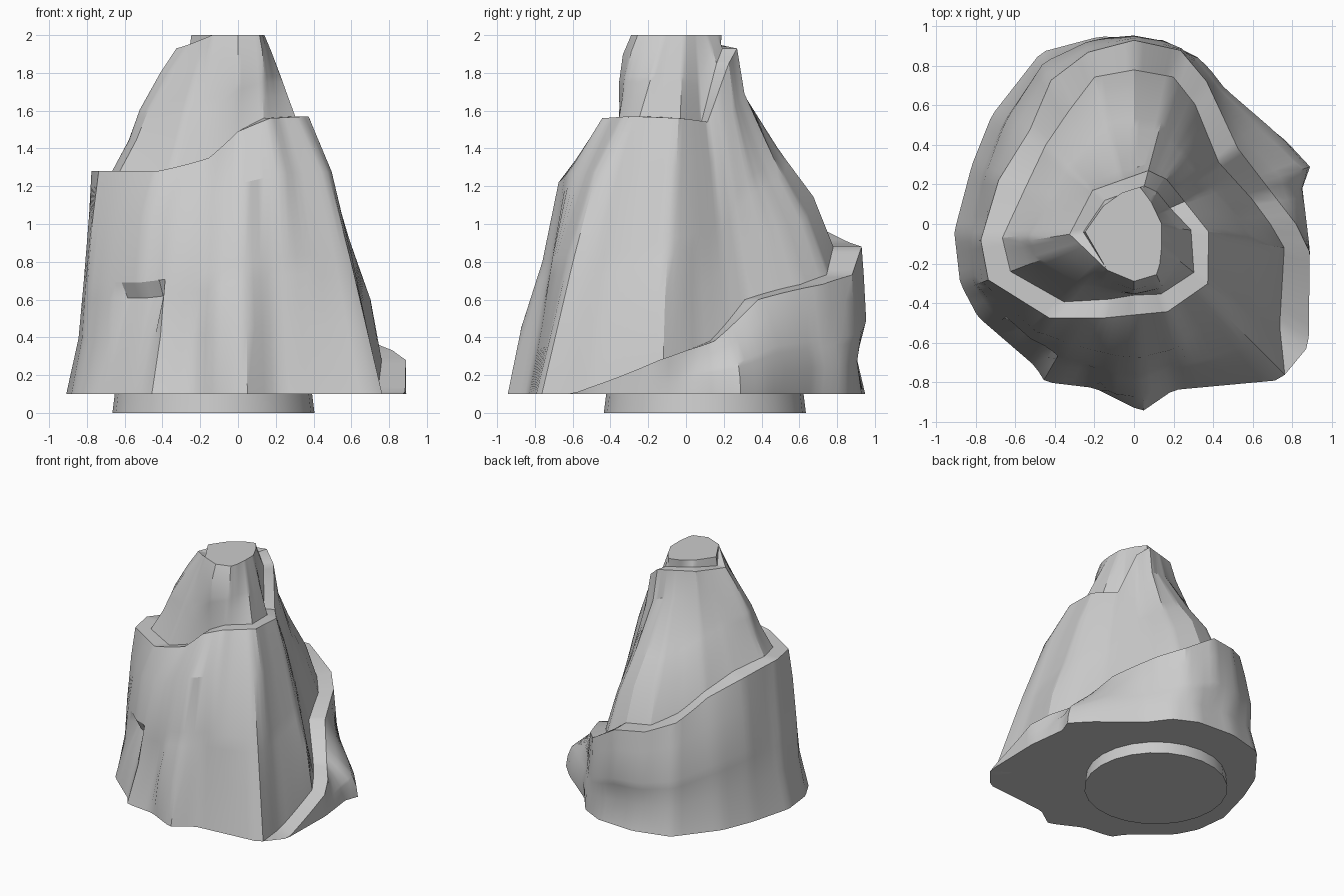
import bpy, bmesh, math

cube = bpy.data.objects.get("Cube")
if cube:
    bpy.data.objects.remove(cube)

# One stone material
stone = bpy.data.materials.new("grey stone")
stone.use_nodes = True
stone.diffuse_color = (0.6, 0.6, 0.6, 1)
bsdf = stone.node_tree.nodes["Principled BSDF"]
bsdf.inputs["Base Color"].default_value = (0.6, 0.6, 0.6, 1)
bsdf.inputs["Roughness"].default_value = 0.9

STEP = 3        # degrees per column
TURN = 120      # columns per turn
START = -45
LAST = 335      # final column, closing the summit rim
PATH_END = LAST - TURN

# Spiral path: angle, height, outer radius, inner radius
path = [
    (-45, .1, 1.08, 1.08), (-35, .1, 1.08, .9), (-9, .28, .9, .77),
    (0, .33, .82, .69), (12, .38, .72, .61), (36, .6, .65, .53),
    (63, .68, .81, .68), (75, .73, .91, .77), (90, .88, .93, .78),
    (105, .9, .9, .77), (120, .97, .84, .66), (138, 1.11, .71, .6),
    (162, 1.22, .72, .58), (186, 1.28, .78, .67), (201, 1.28, .79, .67),
    (228, 1.28, .64, .53), (252, 1.35, .5, .4), (270, 1.49, .46, .36),
    (291, 1.56, .475, .38), (321, 1.57, .48, .39), (354, 1.56, .38, .29),
    (384, 1.54, .28, .2), (414, 1.85, .28, .2), (435, 1.93, .28, .2),
    (501, 1.95, .27, .19), (549, 1.93, .33, .26), (600, 2, .27, .27),
]
# Summit rim: angle, radius
rim = [(630, .29), (654, .28), (663, .24), (681, .18), (699, .15),
       (720, .14), (771, .14), (801, .19), (831, .17), (870, .18),
       (909, .25), (960, .27)]
path += [(a, 2, r, r) for a, r in rim]

# Foot outline, counterclockwise from the start of the path
foot_xy = [(.74, -.79), (.88, -.62), (.89, -.13), (.85, .2), (.9, .28),
           (.77, .42), (.45, .68), (.33, .84), (.15, .93), (-.17, .95),
           (-.47, .87), (-.72, .55), (-.82, .3), (-.91, -.04), (-.88, -.3),
           (-.79, -.47), (-.5, -.72), (-.45, -.8), (-.2, -.83), (.04, -.95),
           (.2, -.84), (.74, -.79)]
foot = []
for x, y in foot_xy:
    a = math.degrees(math.atan2(y, x))
    if foot and a < foot[-1][0]:
        a += 360
    foot.append((a, 0, math.hypot(x, y)))

# Swell of the rock wall: angle of its upper edge, low, middle and high amount
swell = [(-45, 0, 0, 0), (0, 0, 0, 0), (17, .05, .08, .04),
         (36, .05, .05, .02), (65, .02, 0, 0), (91, -.04, .02, .01),
         (115, -.02, .02, .01), (138, -.01, .03, .03), (180, -.03, -.03, -.02),
         (205, -.02, 0, .01), (240, 0, .04, .07), (252, 0, .06, .1),
         (262, .09, .08, .12), (273, .05, .06, .12), (286, .03, .07, .12),
         (300, .03, .08, .06), (315, .03, .06, .08), (332, .04, .04, .03),
         (350, .04, .02, .02), (365, 0, .02, .02), (400, 0, 0, 0),
         (425, 0, -.04, -.05), (451, .03, -.03, -.07), (520, 0, -.01, 0),
         (550, 0, .03, .02), (600, 0, 0, .01), (630, .01, .03, .03),
         (690, 0, 0, 0)]


def between(keys, a):
    """Find the two keys around an angle."""
    for k, m in zip(keys, keys[1:]):
        if a <= m[0]:
            return k, m, min(1, max(0, (a - k[0]) / (m[0] - k[0])))
    return keys[-2], keys[-1], 1


def blend(keys, a):
    """Interpolate (angle, amounts...) linearly."""
    k, m, f = between(keys, a)
    return [p + (q - p) * f for p, q in zip(k[1:], m[1:])]


def outline(keys, a):
    """Interpolate (angle, height, radii...) along straight chords."""
    k, m, f = between(keys, a)
    span = math.radians(m[0] - k[0])
    s, t = math.sin(span * f), math.sin(span * (1 - f))
    radii = [p * q * math.sin(span) / (p * s + q * t)
             for p, q in zip(k[2:], m[2:])]
    return [k[1] + (m[1] - k[1]) * f] + radii


def finish(bm, name):
    bmesh.ops.remove_doubles(bm, verts=bm.verts, dist=0.004)
    bmesh.ops.recalc_face_normals(bm, faces=bm.faces)
    mesh = bpy.data.meshes.new(name)
    bm.to_mesh(mesh)
    bm.free()
    mesh.materials.append(stone)
    ob = bpy.data.objects.new(name, mesh)
    bpy.context.collection.objects.link(ob)
    bpy.ops.object.select_all(action='DESELECT')
    ob.select_set(True)
    bpy.context.view_layer.objects.active = ob
    bpy.ops.object.shade_smooth_by_angle(angle=math.radians(30))
    return ob


# Mountain: one continuous spiral of path and rock wall
bm = bmesh.new()


def vert(a, r, z):
    t = math.radians(a)
    return bm.verts.new((r * math.cos(t), r * math.sin(t), z))


columns, inner, data = [], [], []
for i in range(LAST + 1):
    a = START + STEP * i
    z, ro, ri = outline(path, a)
    data.append((ri, z))
    outer = vert(a, ro, z)
    inner.append(vert(a, ri, z))
    if i < TURN:
        rb, zb = outline(foot, a)[1], .1
        bottom = vert(a, rb, zb)
    else:
        rb, zb = data[i - TURN]
        bottom = inner[i - TURN]
    low, mid, high = blend(swell, a)
    # the second ring is undercut at the front right to form an overhang
    notch = .05 if 216 < a < 240 else 0
    rings = [(.25, low), (.43, (low + 3 * mid) / 4 - notch),
             (.5, mid), (.8, high)]
    column = [vert(a, rb + (ro - rb) * f + s, zb + (z - zb) * f)
              for f, s in rings]
    columns.append([bottom] + column + [outer])

for i in range(LAST):
    c, d = columns[i], columns[i + 1]
    for k in range(len(c) - 1):
        bm.faces.new((c[k], d[k], d[k + 1], c[k + 1]))
    if i < PATH_END:
        bm.faces.new((c[-1], d[-1], inner[i + 1], inner[i]))

bm.faces.new([c[-1] for c in columns[PATH_END:LAST]])          # summit
bm.faces.new([c[0] for c in reversed(columns[:TURN])])         # underside
finish(bm, "spiral_mountain")

# Round plinth under the mountain
bm = bmesh.new()
bmesh.ops.create_cone(bm, cap_ends=True, segments=24, radius1=.535,
                      radius2=.52, depth=.12)
plinth = finish(bm, "plinth")
plinth.location = (-.13, .1, .06)
